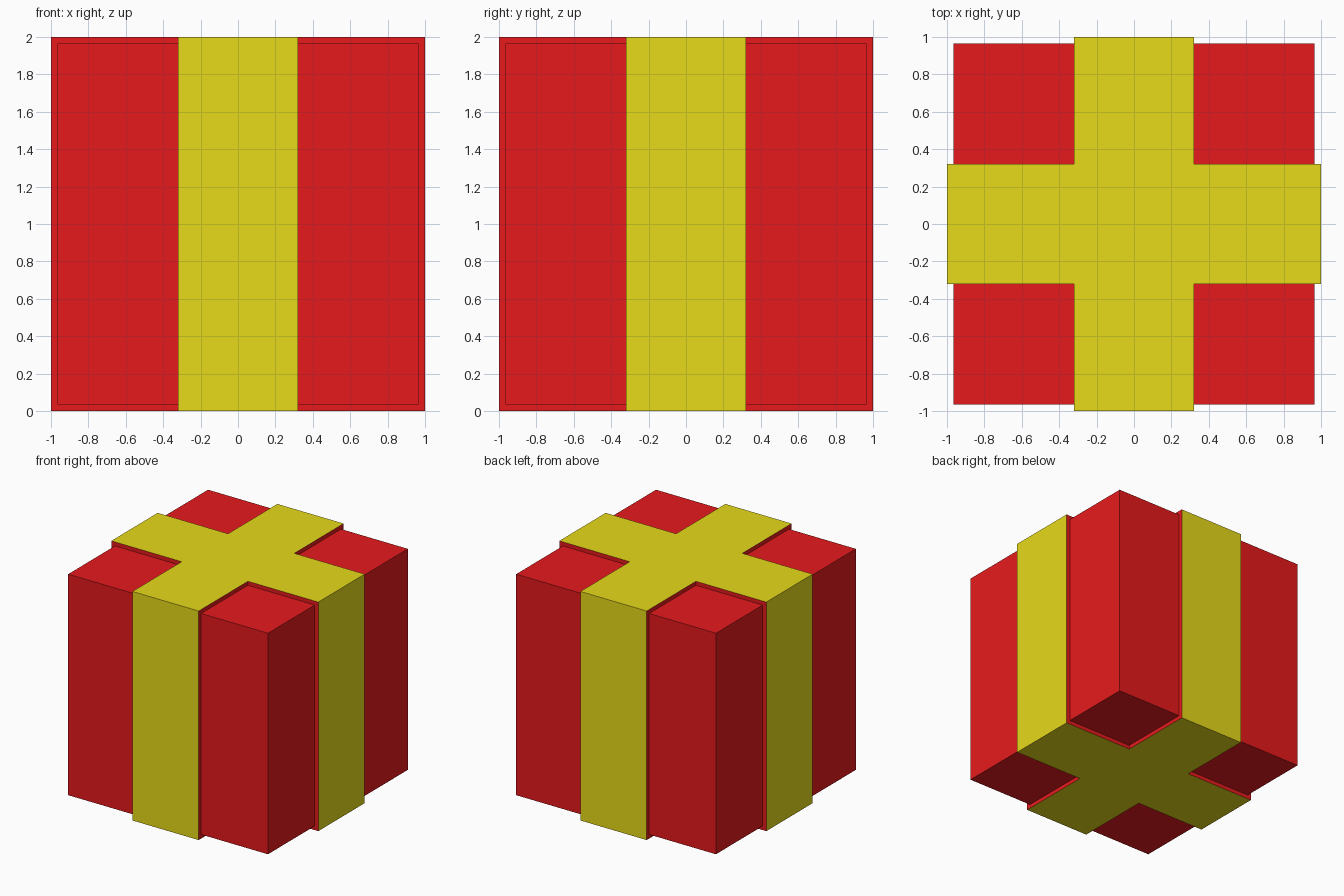
import bpy, bmesh
from mathutils import Vector, Matrix

if "Cube" in bpy.data.objects:
    bpy.data.objects.remove(bpy.data.objects["Cube"])

BOX = 0.965    # half size of the box
BAND = 0.32    # half width of the ribbon
OUT = 1.0      # half size at the ribbon surface


def material(name, color):
    mat = bpy.data.materials.new(name)
    mat.diffuse_color = color
    mat.use_nodes = True
    mat.node_tree.nodes["Principled BSDF"].inputs["Base Color"].default_value = mat.diffuse_color
    return mat


bm = bmesh.new()

# box, cut along the ribbon edges
bmesh.ops.create_cube(bm, size=2 * BOX)
for axis in (Vector((1, 0, 0)), Vector((0, 1, 0))):
    for side in (-BAND, BAND):
        bmesh.ops.bisect_plane(bm, geom=bm.verts[:] + bm.edges[:] + bm.faces[:],
                               plane_co=axis * side, plane_no=axis)

# ribbon: faces lying inside either band, raised off the box
def on_ribbon(face):
    return any(all(abs(v.co[i]) < BAND + 0.001 for v in face.verts) for i in (0, 1))

ribbon = [f for f in bm.faces if on_ribbon(f)]
raised = bmesh.ops.extrude_face_region(bm, geom=ribbon)["geom"]
old = [f for f in ribbon if f.is_valid]
if old:
    bmesh.ops.delete(bm, geom=old, context='FACES')
for v in (g for g in raised if isinstance(g, bmesh.types.BMVert)):
    for i in range(3):
        if abs(v.co[i]) > BOX - 0.001:
            v.co[i] = OUT if v.co[i] > 0 else -OUT

# yellow on the raised surfaces, red on the box and the ribbon edges
bmesh.ops.recalc_face_normals(bm, faces=bm.faces[:])
for f in bm.faces:
    f.material_index = int(max(abs(c) for c in f.calc_center_median()) > OUT - 0.001)

bm.transform(Matrix.Translation((0, 0, OUT)))
mesh = bpy.data.meshes.new("gift_box")
bm.to_mesh(mesh)
bm.free()
mesh.materials.append(material("red_paper", (0.8, 0.01, 0.012, 1)))
mesh.materials.append(material("yellow_ribbon", (0.8, 0.7, 0.01, 1)))
bpy.context.collection.objects.link(bpy.data.objects.new("gift_box", mesh))
